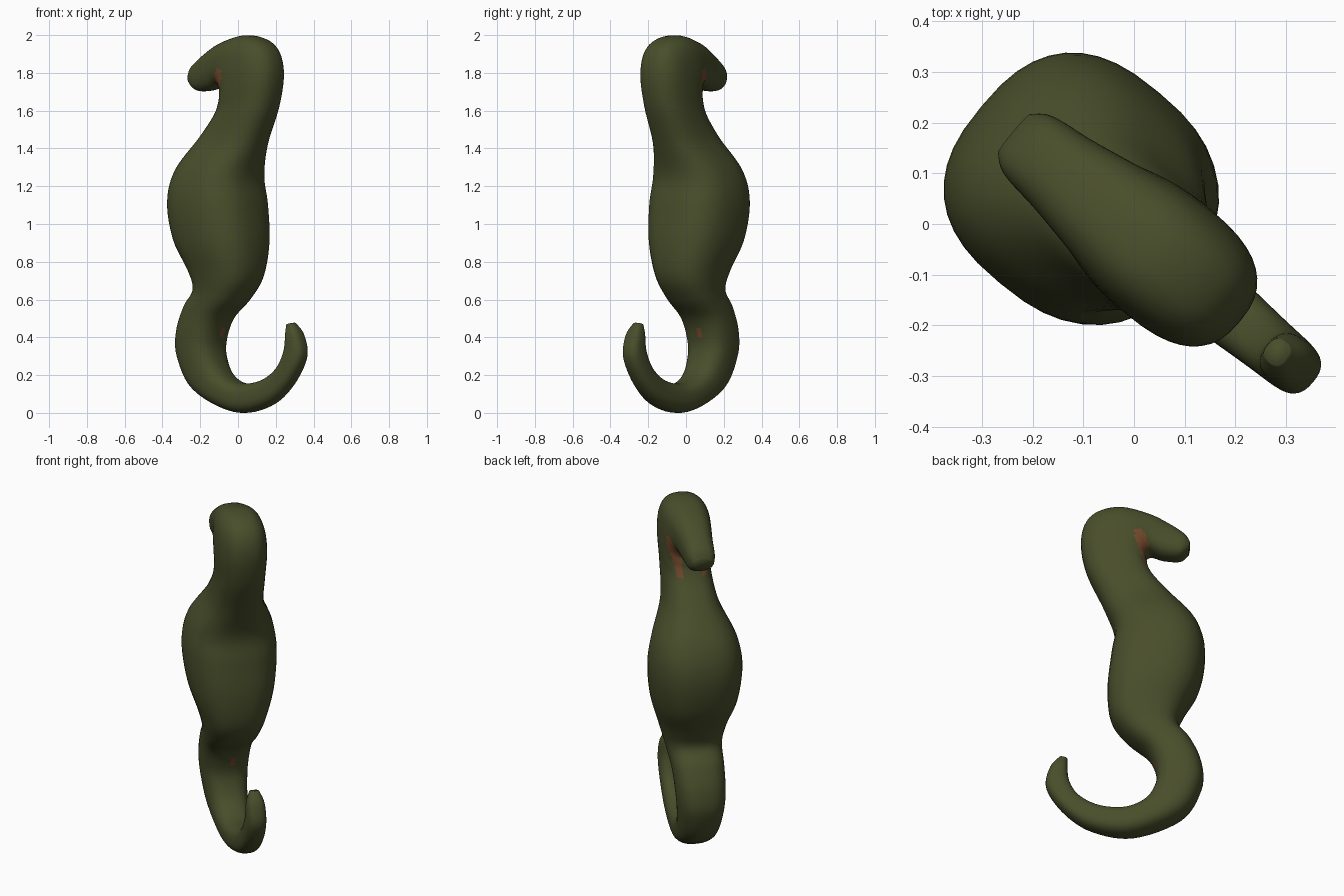
import bpy, bmesh, math
from mathutils import Vector

if "Cube" in bpy.data.objects:
    bpy.data.objects.remove(bpy.data.objects["Cube"])

def material(name, rgb):
    m = bpy.data.materials.new(name)
    m.diffuse_color = (*rgb, 1)
    m.use_nodes = True
    m.node_tree.nodes["Principled BSDF"].inputs["Base Color"].default_value = m.diffuse_color
    return m

olive = material("olive_green", (0.066, 0.076, 0.024))
rust = material("rust_brown", (0.18, 0.068, 0.026))

# The animal lies in an upright plane turned 40 degrees from the front
U = Vector((0.77, -0.64, 0)).normalized()
V = Vector((0.64, 0.77, 0)).normalized()
SIDE_SHIFT = -0.014

# Stations from snout to tail tip: back edge (u, z), belly edge (u, z), half thickness
stations = [
    (-.300, 1.795, -.29, 1.74, .05), (-.27, 1.845, -.245, 1.705, .075),
    (-.18, 1.91, -.16, 1.71, .088), (-.07, 1.965, -.09, 1.735, .105),
    (.09, 2.0, -.065, 1.705, .125), (.23, 1.95, -.07, 1.67, .132),
    (.283, 1.82, -.08, 1.63, .132), (.255, 1.63, -.115, 1.57, .128),
    (.165, 1.42, -.205, 1.46, .147), (.105, 1.25, -.335, 1.29, .22),
    (.122, 1.10, -.38, 1.12, .245), (.142, .90, -.35, .92, .225),
    (.122, .72, -.27, .76, .175), (.04, .60, -.24, .66, .148),
    (-.07, .50, -.305, .57, .138), (-.115, .40, -.36, .44, .132),
    (-.115, .31, -.362, .30, .122), (-.06, .21, -.26, .12, .105),
    (.05, .158, .0, .005, .087), (.19, .175, .22, .035, .07),
    (.295, .24, .37, .14, .06), (.345, .33, .467, .29, .055),
    (.355, .42, .45, .41, .048), (.355, .468, .40, .478, .025),
]
STEPS, SIDES = 6, 40

def catmull(a, b, c, d, t):
    return [0.5 * (2*q + (r - p)*t + (2*p - 5*q + 4*r - s)*t*t + (3*q - p - 3*r + s)*t**3)
            for p, q, r, s in zip(a, b, c, d)]

def squared(x):
    # Pushes a round section towards a soft box
    return math.copysign(abs(x) ** 0.78, x)

samples = []
n = len(stations)
for i in range(n - 1):
    quad = [stations[max(0, min(n - 1, k))] for k in (i - 1, i, i + 1, i + 2)]
    samples += [catmull(*quad, s / STEPS) for s in range(STEPS)]
samples.append(stations[-1])

# Loft the whole body through softly squared rings
bm = bmesh.new()
rings = []
for pu, pz, qu, qz, b in samples:
    p = U * pu + Vector((0, 0, pz))
    q = U * qu + Vector((0, 0, qz))
    mid, half = (p + q) / 2, (p - q) / 2
    ring = []
    for k in range(SIDES):
        a = 2 * math.pi * k / SIDES
        ring.append(bm.verts.new(mid + half * squared(math.cos(a))
                                 + V * (b * squared(math.sin(a)) + SIDE_SHIFT)))
    rings.append(ring)
for r0, r1 in zip(rings, rings[1:]):
    for k in range(SIDES):
        j = (k + 1) % SIDES
        bm.faces.new((r0[k], r0[j], r1[j], r1[k]))
bm.faces.new(rings[0])
bm.faces.new(rings[-1])
bmesh.ops.recalc_face_normals(bm, faces=bm.faces)

# Stand on the floor
low = min(v.co.z for v in bm.verts)
for v in bm.verts:
    v.co.z -= low

# Rust patches: a streak on each side of the throat and a spot inside the tail
def near_streak(u, z):
    a, b = Vector((-.03, 1.79)), Vector((-.09, 1.63))
    p = Vector((u, z))
    t = max(0, min(1, (p - a).dot(b - a) / (b - a).length_squared))
    return (p - a.lerp(b, t)).length < 0.032

tail_spot = U * -.10 + Vector((0, 0, .42))
for f in bm.faces:
    c = f.calc_center_median()
    streak = near_streak(c.dot(U), c.z) and abs(c.dot(V) - SIDE_SHIFT) > 0.06
    f.material_index = int(streak or (c - tail_spot).length < 0.024)
    f.smooth = True

mesh = bpy.data.meshes.new("seahorse_body")
bm.to_mesh(mesh)
bm.free()
mesh.materials.append(olive)
mesh.materials.append(rust)
body = bpy.data.objects.new("seahorse_body", mesh)
bpy.context.collection.objects.link(body)
